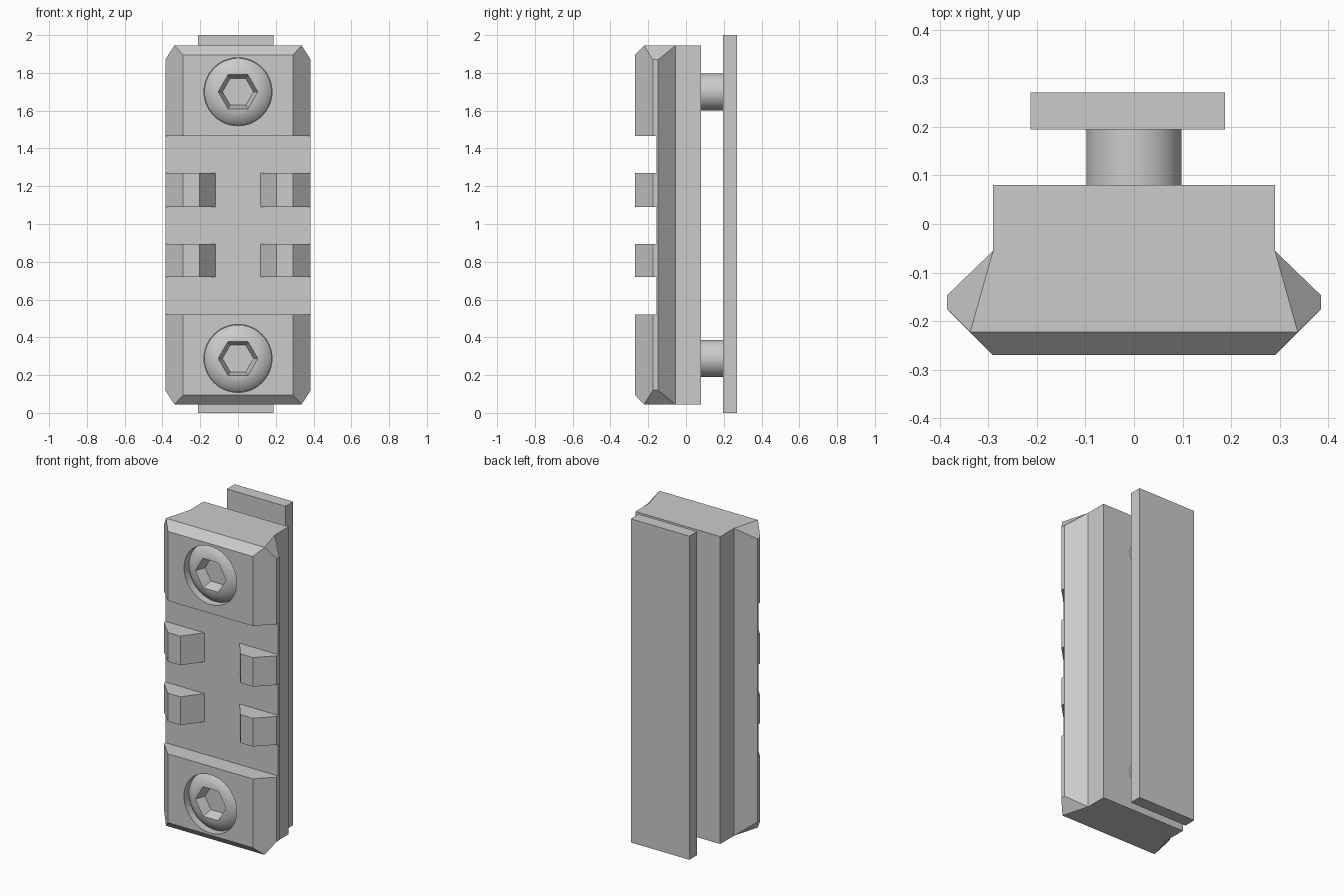
import bpy, bmesh
from math import cos, sin, pi, radians

if "Cube" in bpy.data.objects:
    bpy.data.objects.remove(bpy.data.objects["Cube"])

FLOOR = -0.157          # depth of the slotted middle section
Z_MID = 0.995
SCREW_Z = (0.288, 1.70)
SEG = 48


def finish(name, bm):
    bmesh.ops.recalc_face_normals(bm, faces=bm.faces)
    mesh = bpy.data.meshes.new(name)
    bm.to_mesh(mesh)
    bm.free()
    ob = bpy.data.objects.new(name, mesh)
    bpy.context.collection.objects.link(ob)
    return ob


def activate(ob):
    bpy.ops.object.select_all(action='DESELECT')
    ob.select_set(True)
    bpy.context.view_layer.objects.active = ob


def smooth(ob, angle):
    activate(ob)
    bpy.ops.object.shade_smooth_by_angle(angle=radians(angle))


def skin(name, rings, caps=None):
    """Join equal-length rings of points with quads and close both ends."""
    bm = bmesh.new()
    vs = [[bm.verts.new(p) for p in ring] for ring in rings]
    n = len(rings[0])
    for a, b in zip(vs, vs[1:]):
        for i in range(n):
            j = (i + 1) % n
            bm.faces.new((a[i], a[j], b[j], b[i]))
    for end in (vs[0], vs[-1]):
        for cap in caps or [range(n)]:
            bm.faces.new([end[i] for i in cap])
    return finish(name, bm)


def prism(name, profile, z0, z1):
    return skin(name, [[(x, y, z) for x, y in profile] for z in (z0, z1)])


def circle(r, y, z):
    return [(r * cos(2 * pi * i / SEG), y, z + r * sin(2 * pi * i / SEG))
            for i in range(SEG)]


def hexagon(r, y, z):
    pts = []
    for i in range(SEG):
        a = 2 * pi * i / SEG
        q = r * cos(pi / 6) / cos(a % (pi / 3) - pi / 6) if i % (SEG // 6) else r
        pts.append((q * cos(a), y, z + q * sin(a)))
    return pts


def cut(ob, cutter):
    mod = ob.modifiers.new("cut", 'BOOLEAN')
    mod.operation, mod.solver, mod.object = 'DIFFERENCE', 'EXACT', cutter
    cutter.hide_render = True
    activate(ob)
    bpy.ops.object.modifier_apply(modifier=mod.name)
    bpy.data.objects.remove(cutter)


# Rail body: x, y and half height of each corner, giving the chamfered ends
half = [(0.29, 0.08, 0.95), (0.29, -0.055, 0.95), (0.385, -0.147, 0.875),
        (0.385, -0.175, 0.875), (0.337, -0.222, 0.95), (0.29, -0.27, 0.90)]
loop = half + [(-x, y, h) for x, y, h in reversed(half)]
body = skin("rail_body",
            [[(x, y, Z_MID + s * h) for x, y, h in loop] for s in (-1, 1)],
            [(0, 1, 4, 7, 10, 11), (1, 2, 3, 4), (4, 5, 6, 7), (7, 8, 9, 10)])

# Lowered middle section and screw counterbores
cut(body, prism("slot_cutter", [(-0.5, FLOOR), (0.5, FLOOR), (0.5, -0.4), (-0.5, -0.4)],
                0.52, 1.465))
for z in SCREW_Z:
    cut(body, skin("bore_cutter", [circle(0.18, -0.4, z), circle(0.18, -0.205, z)]))
smooth(body, 15)

# Rail teeth, mirrored left and right
tooth = [(0.12, FLOOR), (0.205, -0.27), (0.29, -0.27), (0.385, -0.175), (0.385, FLOOR)]
for z0, z1 in ((0.72, 0.895), (1.09, 1.27)):
    for side, s in (("right", 1), ("left", -1)):
        prism(f"tooth_{side}", [(s * x, y) for x, y in tooth], z0, z1)

# Button-head screws with tapered hex sockets
for z in SCREW_Z:
    rings = [circle(0.098, 0.20, z), circle(0.098, -0.20, z), circle(0.178, -0.20, z)]
    rings += [circle(r, y, z) for r, y in
              ((0.178, -0.225), (0.165, -0.238), (0.15, -0.249), (0.13, -0.259), (0.112, -0.265))]
    rings += [hexagon(0.105, -0.267, z), hexagon(0.082, -0.205, z)]
    smooth(skin("screw", rings), 30)

# Rear clamping plate
prism("back_plate", [(-0.213, 0.195), (0.187, 0.195), (0.187, 0.271), (-0.213, 0.271)], 0, 2)
